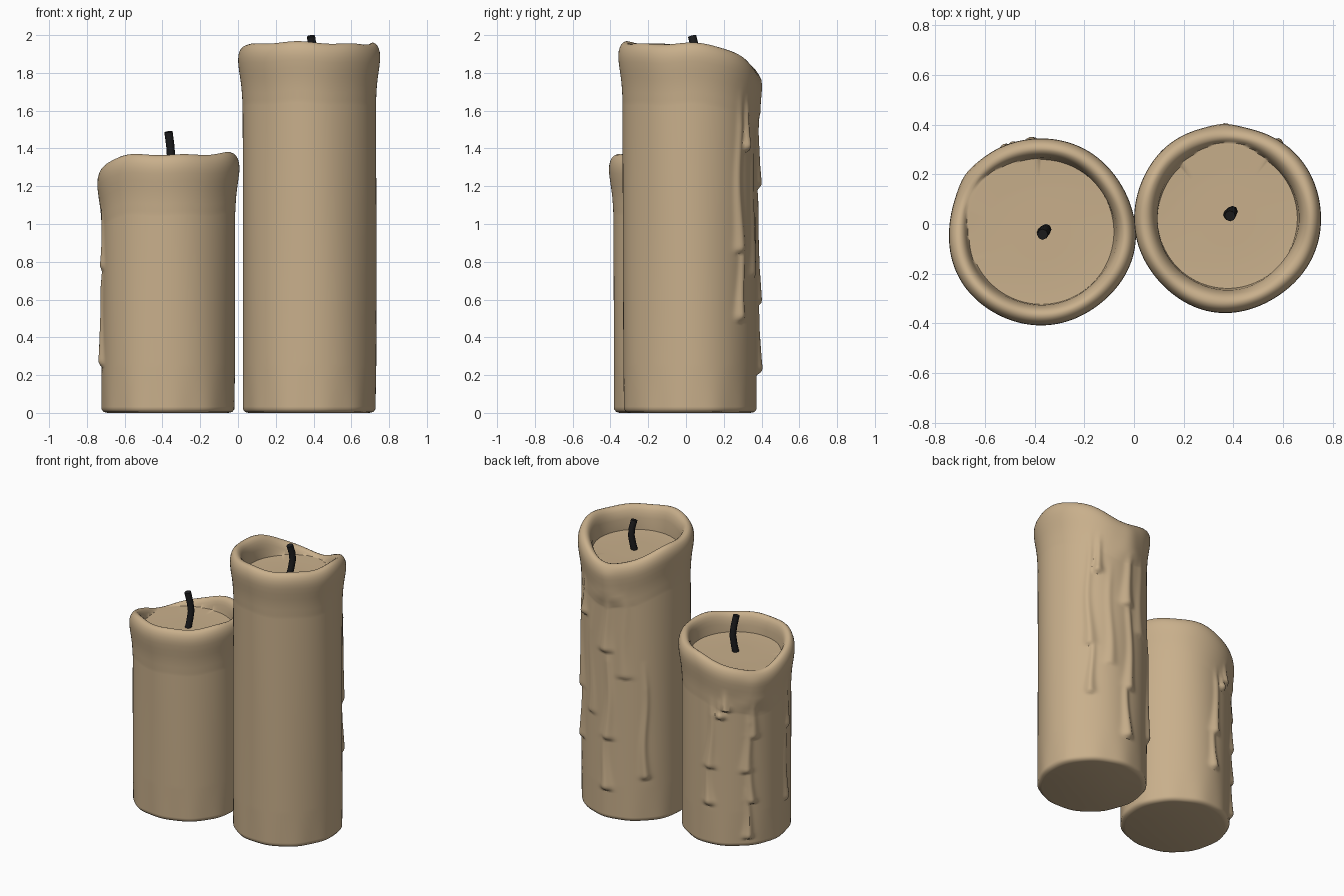
import bpy, bmesh, math
from mathutils import Vector

if "Cube" in bpy.data.objects:
    bpy.data.objects.remove(bpy.data.objects["Cube"])

N = 200          # segments around each candle


def material(name, rgb):
    m = bpy.data.materials.new(name)
    m.diffuse_color = (*rgb, 1)
    m.use_nodes = True
    m.node_tree.nodes["Principled BSDF"].inputs["Base Color"].default_value = m.diffuse_color
    return m


WAX = material("tan_wax", (0.58, 0.43, 0.26))
BLACK = material("charred_wick", (0.012, 0.012, 0.013))


def skin(name, rings, mat, angle):
    """Loft a list of rings into a closed, smooth-shaded object."""
    bm = bmesh.new()
    vs = [[bm.verts.new(p) for p in ring] for ring in rings]
    n = len(vs[0])
    for a, b in zip(vs, vs[1:]):
        for i in range(n):
            j = (i + 1) % n
            bm.faces.new((a[i], a[j], b[j], b[i]))
    bm.faces.new(vs[0][::-1])
    bm.faces.new(vs[-1])
    me = bpy.data.meshes.new(name)
    bm.to_mesh(me)
    bm.free()
    me.materials.append(mat)
    ob = bpy.data.objects.new(name, me)
    bpy.context.collection.objects.link(ob)
    bpy.ops.object.select_all(action='DESELECT')
    ob.select_set(True)
    bpy.context.view_layer.objects.active = ob
    bpy.ops.object.shade_smooth_by_angle(angle=math.radians(angle))
    return ob


def turn(a, b):
    """Signed difference of two angles in degrees."""
    return (a - b + 180) % 360 - 180


def drip(az, z, drips):
    """Height of the wax runs: thin at the top, fat rounded drop at the end."""
    best = 0
    for da, top, end, h, w in drips:
        if z > top or z < end - 0.035:
            continue
        u = (top - z) / (top - end)
        if u <= 1:
            f = min(1, u * 4) * (0.4 + 0.6 * u ** 3)
        else:
            f = math.sqrt(max(0, 1 - ((end - z) / 0.035) ** 2))
        width = w * (0.7 + 0.5 * min(u, 1) ** 4)
        arc = math.radians(turn(az, da + 1.5 * math.sin(9 * z))) * 0.36
        best = max(best, h * f * math.exp(-(arc / width) ** 2))
    return best


# rim profile: radius, drop below the lip
RIM_OUT = [(.354, .30), (.356, .26), (.359, .22), (.364, .18), (.370, .14), (.375, .10),
           (.376, .075), (.374, .05), (.368, .03), (.360, .015), (.350, .005), (.337, 0)]
RIM_IN = [(.325, .003), (.314, .012), (.305, .028), (.298, .05), (.293, .08)]


def candle(name, cx, cy, lip, dip, spread, spout, pool, hole, phase, drips, rows):
    def lip_z(az):
        d = turn(az, spout)
        return (lip - dip * math.exp(-(d / spread) ** 2)
                + 0.006 * math.sin(math.radians(3 * az) + phase)
                + 0.004 * math.sin(math.radians(7 * az) + 2 * phase))

    def wobble(az, z):
        a = math.radians(az)
        low = max(0, 1 - z / 0.25)
        return (0.003 * math.sin(3 * a + phase) + 0.002 * math.sin(5 * a + 2 * z)
                - 0.004 * low * (0.5 + 0.5 * math.sin(11 * a + phase)))

    angles = [360 * i / N for i in range(N)]

    def ring(fn):
        out = []
        for az in angles:
            r, z = fn(az)
            a = math.radians(az)
            out.append((cx + r * math.cos(a), cy + r * math.sin(a), z))
        return out

    def outer(r, z, az, fade=1):
        return r + wobble(az, z) + fade * drip(az, z, drips), z

    # rounded foot
    rings = [ring(lambda az: (0.32, 0.0)),
             ring(lambda az: (0.342 + wobble(az, 0), 0.005))]
    # wall
    for k in range(rows):
        t = k / rows
        rings.append(ring(lambda az: outer(
            0.353, 0.02 + t * (lip_z(az) - 0.32), az)))
    # flared rim, then the inside of the rim widening at the spout
    for r, d in RIM_OUT:
        rings.append(ring(lambda az: outer(r, lip_z(az) - d, az, min(1, d / 0.06))))
    shift = hole - RIM_IN[-1][0]
    for k, (r, d) in enumerate(RIM_IN):
        s = shift * (k + 1) / len(RIM_IN)
        rings.append(ring(lambda az: (
            r + s + 0.004 * k * math.exp(-(turn(az, spout) / 22) ** 2)
            + wobble(az, 1), max(pool + 0.004, lip_z(az) - d))))
    # melted pool floor
    for r in (hole - 0.004, hole * 0.75, hole * 0.4, 0.05):
        rings.append(ring(lambda az: (
            r + (0.016 * math.exp(-(turn(az, spout) / 22) ** 2) if r > 0.25 else 0),
            pool + (0.004 if r > 0.25 else 0))))
    return skin(name, rings, WAX, 45)


def wick(name, path, r=0.022, sides=8):
    pts = [Vector(p) for p in path]
    rings = []
    for k, p in enumerate(pts):
        t = (pts[min(k + 1, len(pts) - 1)] - pts[max(k - 1, 0)]).normalized()
        u = t.cross(Vector((0, 1, 0))).normalized()
        v = t.cross(u)
        rings.append([p + r * (u * math.cos(a) + v * math.sin(a))
                      for a in (2 * math.pi * i / sides for i in range(sides))])
    return skin(name, rings, BLACK, 50)


# drips: direction, top z, end z, height, width
tall_drips = [
    (92, 1.84, 1.58, .020, .09), (92, 1.80, 1.22, .030, .035), (94, 1.30, .60, .030, .032),
    (90, .75, .24, .032, .030), (47, 1.72, .88, .026, .030), (50, 1.10, .52, .028, .026),
    (56, 1.66, 1.42, .032, .026), (112, 1.70, 1.05, .014, .04),
    (134, 1.15, .34, .026, .024), (70, 1.5, .75, .014, .03)]
short_drips = [
    (145, 1.25, 1.02, .016, .09), (142, 1.22, .80, .022, .030), (138, 1.0, .56, .028, .028),
    (141, .70, .34, .028, .026), (137, .45, .09, .028, .024), (113, 1.08, 1.00, .034, .028),
    (107, 1.02, .94, .030, .024), (98, 1.05, .58, .030, .028), (95, .62, .32, .028, .026),
    (193, 1.10, .79, .018, .024), (190, .80, .28, .024, .026)]

candle("tall_candle", 0.376, 0.022, 1.958, 0.14, 50, 93, 1.79, 0.285, 0.6, tall_drips, 125)
candle("short_candle", -0.372, -0.032, 1.372, 0.125, 58, 146, 1.235, 0.295, 2.2, short_drips, 85)

# bent wicks
wick("tall_wick", [(.378, .035, 1.77), (.388, .045, 1.83), (.396, .051, 1.89),
                   (.394, .046, 1.94), (.386, .032, 1.995)])
wick("short_wick", [(-.372, -.037, 1.21), (-.362, -.027, 1.28), (-.354, -.022, 1.35),
                    (-.358, -.028, 1.41), (-.368, -.042, 1.488)])
